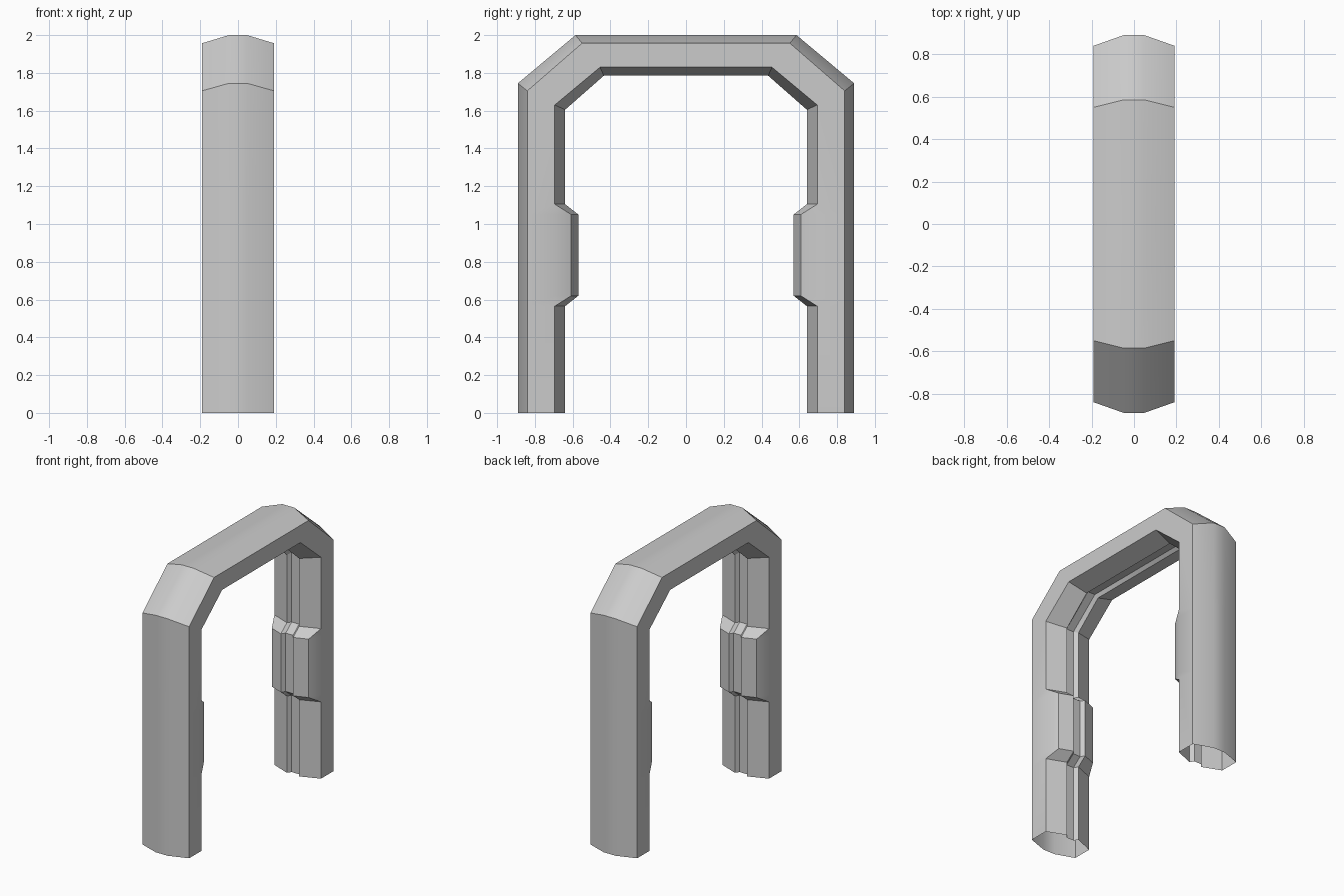
import bpy, bmesh

if "Cube" in bpy.data.objects:
    bpy.data.objects.remove(bpy.data.objects["Cube"])

# Lengthwise lines of one quarter of the frame, outer centre round to inner groove:
# x, leg y, knee z, shoulder y, top z, pad x, pad y
LINES = [
    (0.000, 0.890, 1.745, 0.585, 2.000, 0.000, 0.890),   # outer crown centre
    (0.048, 0.890, 1.745, 0.585, 2.000, 0.048, 0.890),   # outer crown edge
    (0.190, 0.840, 1.705, 0.550, 1.957, 0.190, 0.840),   # outer side edge
    (0.190, 0.695, 1.630, 0.455, 1.830, 0.190, 0.695),   # inner side edge
    (0.190, 0.695, 1.630, 0.455, 1.830, 0.150, 0.608),   # pad shoulder
    (0.050, 0.640, 1.605, 0.435, 1.785, 0.050, 0.570),   # inner lip
    (0.030, 0.668, 1.618, 0.445, 1.808, 0.030, 0.598),   # groove edge
    (0.000, 0.668, 1.618, 0.445, 1.808, 0.000, 0.598),   # groove centre
]


def line_points(x, leg_y, knee_z, shoulder_y, top_z, pad_x, pad_y):
    """Points from the foot, over the pad, round the corner to the middle."""
    return [
        (x, leg_y, 0), (x, leg_y, 0.565),
        (pad_x, pad_y, 0.62), (pad_x, pad_y, 1.05),
        (x, leg_y, 1.105), (x, leg_y, knee_z),
        (x, shoulder_y, top_z), (x, 0, top_z),
    ]


# Quarter shell
bm = bmesh.new()
grid = [[bm.verts.new(p) for p in line_points(*line)] for line in LINES]
for a, b in zip(grid, grid[1:]):
    for j in range(len(a) - 1):
        bm.faces.new((a[j], a[j + 1], b[j + 1], b[j]))
bmesh.ops.remove_doubles(bm, verts=bm.verts, dist=0.0005)

mesh = bpy.data.meshes.new("door_frame")
bm.to_mesh(mesh)
bm.free()
frame = bpy.data.objects.new("door_frame", mesh)
bpy.context.collection.objects.link(frame)

# Gently curved outside, crisp corners
bpy.context.view_layer.objects.active = frame
frame.select_set(True)
bpy.ops.object.shade_smooth_by_angle(angle=0.45)

# Mirror to the full arch
mirror = frame.modifiers.new("mirror", "MIRROR")
mirror.use_axis = (True, True, False)
mirror.use_clip = True
mirror.merge_threshold = 0.0005
